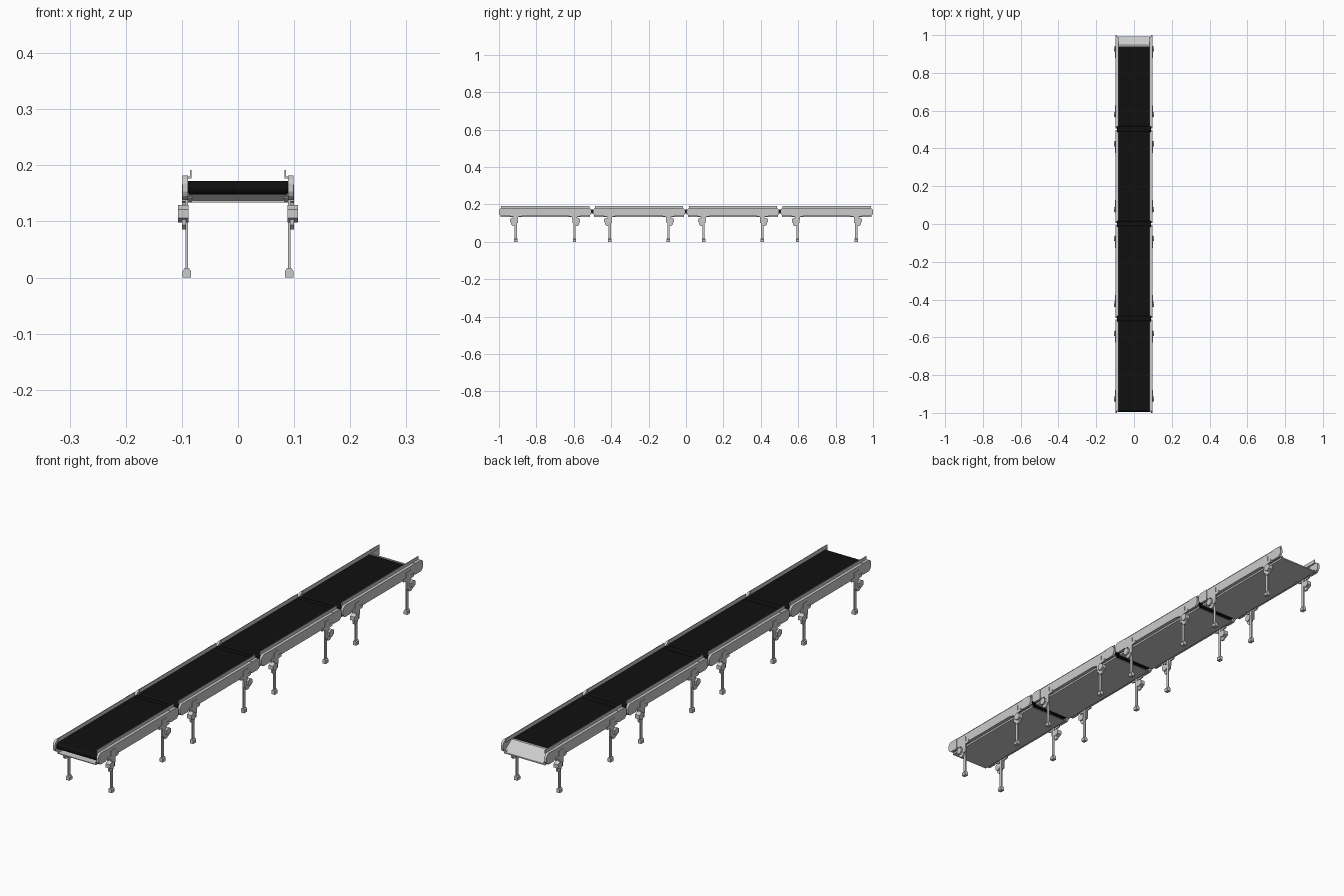
import bpy, bmesh, math
from mathutils import Vector

if "Cube" in bpy.data.objects:
    bpy.data.objects.remove(bpy.data.objects["Cube"])

black = bpy.data.materials.new("belt_black")
black.diffuse_color = (0.005, 0.005, 0.005, 1)
black.use_nodes = True
black.node_tree.nodes["Principled BSDF"].inputs["Base Color"].default_value = black.diffuse_color


def extrude(name, pts, lo, hi, axis, mat=None):
    """Extrude a 2D profile: axis 'y' takes (x, z) points, axis 'x' takes (y, z) points."""
    bm = bmesh.new()
    verts = [bm.verts.new((a, lo, b) if axis == 'y' else (lo, a, b)) for a, b in pts]
    face = bm.faces.new(verts)
    new = bmesh.ops.extrude_face_region(bm, geom=[face])["geom"]
    shift = Vector((0, hi - lo, 0) if axis == 'y' else (hi - lo, 0, 0))
    bmesh.ops.translate(bm, vec=shift, verts=[g for g in new if isinstance(g, bmesh.types.BMVert)])
    bmesh.ops.recalc_face_normals(bm, faces=bm.faces)
    me = bpy.data.meshes.new(name)
    bm.to_mesh(me)
    bm.free()
    ob = bpy.data.objects.new(name, me)
    bpy.context.collection.objects.link(ob)
    if mat:
        me.materials.append(mat)
    return ob


def ring(cy, cz, r, n, start=0.0):
    return [(cy + r * math.cos(start + 2 * math.pi * i / n),
             cz + r * math.sin(start + 2 * math.pi * i / n)) for i in range(n)]


def rect(a0, a1, b0, b1):
    return [(a0, b0), (a1, b0), (a1, b1), (a0, b1)]


def stadium(y0, y1, z0, z1, n=10):
    r, cz = (z1 - z0) / 2, (z0 + z1) / 2
    arc = [-math.pi / 2 + math.pi * i / n for i in range(n + 1)]
    return ([(y1 - r + r * math.cos(a), cz + r * math.sin(a)) for a in arc] +
            [(y0 + r - r * math.cos(a), cz - r * math.sin(a)) for a in arc])


def leg(y, s, d):
    """One adjustable leg on side s, with its clamp knob pushed towards d in y."""
    def part(name, pts, x0, x1):
        extrude(name, pts, s * x0, s * x1, 'x')
    # bracket bolted to the rail
    part("leg_bracket", [(y - .032, .136), (y - .032, .147), (y - .014, .147), (y - .014, .166),
                         (y + .014, .166), (y + .014, .147), (y + .032, .147), (y + .032, .136),
                         (y + .013, .134), (y + .011, .10), (y - .011, .10), (y - .013, .134)],
         .094, .0995)
    # post and chamfered foot
    part("leg_post", rect(y - .006, y + .006, .012, .15), .0895, .0935)
    extrude("leg_foot", [(s * .084, 0), (s * .0985, 0), (s * .0985, .012), (s * .095, .017),
                         (s * .0875, .017), (s * .084, .012)], y - .009, y + .009, 'y')
    # clamp hub and knob
    part("clamp_hub", ring(y + d * .012, .099, .014, 8, math.pi / 8), .093, .0995)
    part("clamp_knob", ring(y + d * .017, .114, .0155, 6, math.pi / 6), .088, .107)


HALF = .247
centres = (-.753, -.251, .251, .753)
for c in centres:
    last = c == centres[-1]
    # belt loop
    extrude("belt", stadium(c - .241, c + (.192 if last else .246), .148, .1725),
            -.0875, .0875, 'x', black)
    # tray under the belt
    extrude("under_tray", [(-.083, .134), (.083, .134), (.083, .145), (.081, .145), (.081, .137),
                           (-.081, .137), (-.081, .145), (-.083, .145)], c - .24, c + .24, 'y')
    for s in (-1, 1):
        # folded side rail with upright guard lip
        extrude("side_rail", [(s * x, z) for x, z in
                              [(.083, .141), (.097, .141), (.097, .18), (.0855, .18), (.0855, .192),
                               (.083, .192), (.083, .177), (.093, .177), (.093, .144), (.083, .144)]],
                c - .236, c + .236, 'y')
        # rounded end cheeks
        for d in (-1, 1):
            extrude("end_cheek", [(c + d * u, z) for u, z in
                                  [(.198, .138), (.234, .138), (.243, .145), (HALF, .153),
                                   (HALF, .168), (.243, .176), (.234, .182), (.198, .182)]],
                    s * .089, s * .0985, 'x')
            leg(c + d * .157, s, d)

# rollers bridging the joints between sections
for y in (-.502, 0, .502):
    extrude("joint_roller", stadium(y - .017, y + .017, .151, .172), -.09, .09, 'x', black)

# discharge chute at the back end
extrude("discharge_chute", [(.940, .1725), (.947, .1725), (.993, .139), (.993, .134), (.988, .136),
                            (.940, .169)], -.089, .089, 'x')
